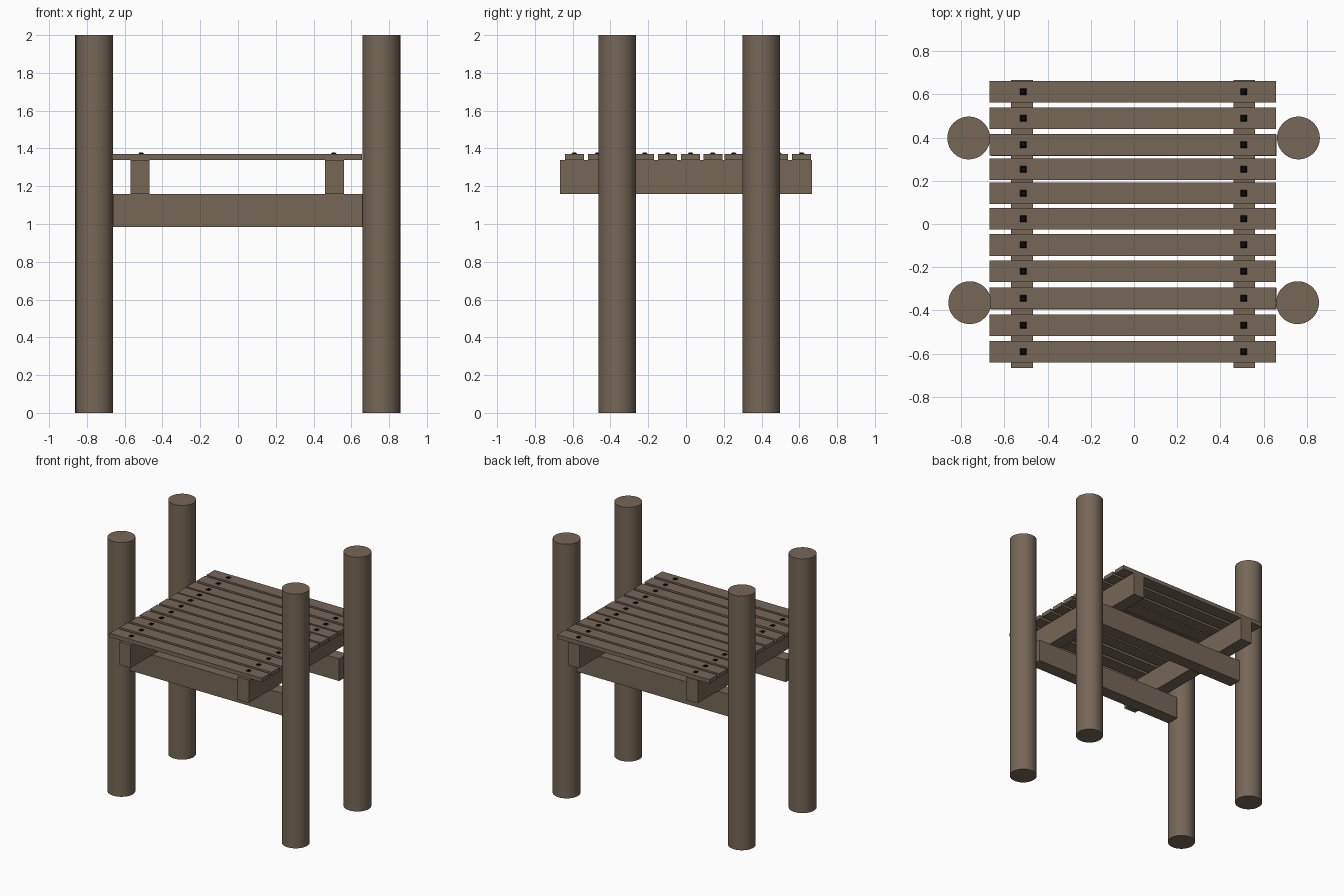
import bpy
import math

if "Cube" in bpy.data.objects:
    bpy.data.objects.remove(bpy.data.objects["Cube"])


def material(name, rgb):
    m = bpy.data.materials.new(name)
    m.diffuse_color = (*rgb, 1.0)
    m.use_nodes = True
    m.node_tree.nodes["Principled BSDF"].inputs["Base Color"].default_value = m.diffuse_color
    return m


wood = material("brown wood", (0.18, 0.136, 0.096))
iron = material("black iron", (0.004, 0.004, 0.004))


def finish(name, mat):
    ob = bpy.context.object
    ob.name = name
    ob.data.materials.append(mat)
    return ob


def box(name, x0, x1, y0, y1, z0, z1, mat=wood):
    bpy.ops.mesh.primitive_cube_add(
        size=1, location=((x0 + x1) / 2, (y0 + y1) / 2, (z0 + z1) / 2))
    ob = finish(name, mat)
    ob.scale = (x1 - x0, y1 - y0, z1 - z0)
    bpy.ops.object.transform_apply(location=False, rotation=False, scale=True)
    return ob


# Round corner posts
posts = {
    "front_left_post": (-0.76, -0.364),
    "front_right_post": (0.757, -0.364),
    "back_left_post": (-0.765, 0.398),
    "back_right_post": (0.761, 0.398),
}
for name, (x, y) in posts.items():
    bpy.ops.mesh.primitive_cylinder_add(
        vertices=48, radius=0.099, depth=2.0, location=(x, y, 1.0))
    finish(name, wood)
    bpy.ops.object.shade_smooth_by_angle(angle=math.radians(30))

# Cross beams joining the posts left to right
box("front_beam", -0.662, 0.66, -0.395, -0.295, 0.985, 1.16)
box("back_beam", -0.662, 0.66, 0.315, 0.415, 0.985, 1.16)

# Joists running front to back on top of the beams
box("left_joist", -0.569, -0.468, -0.666, 0.666, 1.16, 1.34)
box("right_joist", 0.461, 0.56, -0.666, 0.666, 1.16, 1.34)

# Deck planks, each with one nail head per joist
plank_y = [0.612, 0.49, 0.367, 0.253, 0.142, 0.024,
           -0.097, -0.219, -0.344, -0.468, -0.591]
for i, y in enumerate(plank_y, 1):
    box(f"plank_{i}", -0.668, 0.656, y - 0.05, y + 0.05, 1.34, 1.371)
    for side, x in (("left", -0.513), ("right", 0.507)):
        bpy.ops.mesh.primitive_cone_add(
            vertices=4, radius1=0.0225, radius2=0.013, depth=0.008,
            location=(x, y, 1.374), rotation=(0, 0, math.radians(45)))
        finish(f"{side}_nail_{i}", iron)
